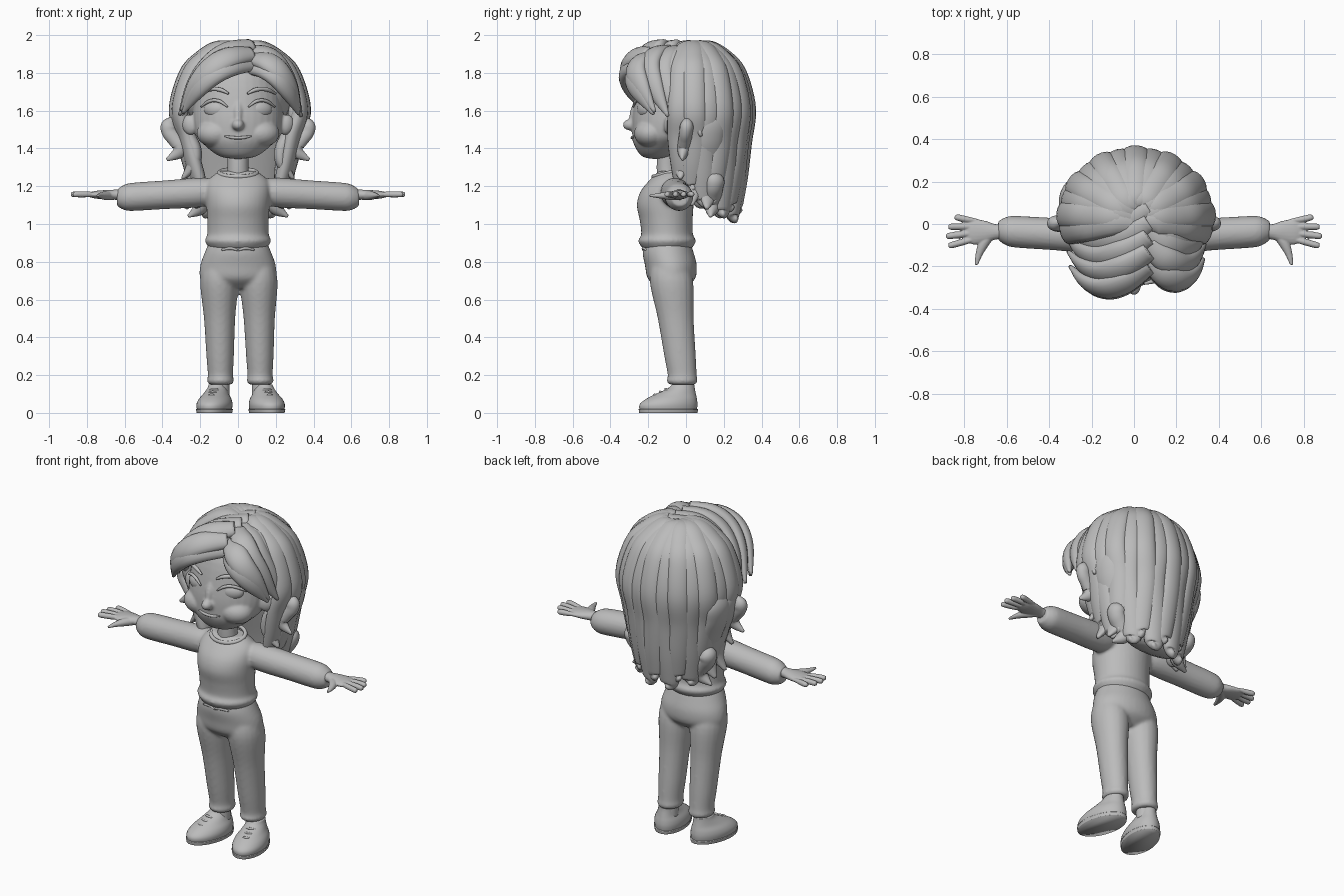
import bpy, bmesh
from math import sin, cos, pi, sqrt, radians
from mathutils import Vector, Matrix, Euler

cube = bpy.data.objects.get("Cube")
if cube:
    bpy.data.objects.remove(cube)

colour = (0.5, 0.5, 0.5, 1)
grey = bpy.data.materials.new("plain_grey")
grey.use_nodes = True
grey.diffuse_color = colour
grey.node_tree.nodes["Principled BSDF"].inputs["Base Color"].default_value = colour

X, Y, Z = Vector((1, 0, 0)), Vector((0, 1, 0)), Vector((0, 0, 1))
SIDES = (("left", 1), ("right", -1))


def finish(name, bm):
    bmesh.ops.recalc_face_normals(bm, faces=bm.faces[:])
    mesh = bpy.data.meshes.new(name)
    bm.to_mesh(mesh)
    bm.free()
    mesh.materials.append(grey)
    mesh.shade_smooth()
    ob = bpy.data.objects.new(name, mesh)
    bpy.context.collection.objects.link(ob)
    return ob


# Frames give the width and thickness directions of a cross-section
def level(point, tangent):
    return X, Y


def upright(point, tangent):
    return Y, Z


def outward(point, tangent):
    normal = point - Vector((0, 0.03, min(point.z, 1.65)))
    normal = (normal - tangent * normal.dot(tangent)).normalized()
    return tangent.cross(normal), normal


def loft(name, stations, frame, sides=20, steps=5):
    """Smooth skin through stations (x, y, z, half width, half thickness)."""
    st = [Vector(s) for s in stations]
    st = [st[0]] + st + [st[-1]]
    path = []
    for a, b, c, d in zip(st, st[1:], st[2:], st[3:]):
        for k in range(steps):
            u = k / steps
            path.append(0.5 * (2 * b + (c - a) * u + (2 * a - 5 * b + 4 * c - d) * u * u
                               + (3 * b - a - 3 * c + d) * u ** 3))
    path.append(st[-1])
    bm = bmesh.new()
    rings = []
    for i, station in enumerate(path):
        point = Vector(station[:3])
        ahead, behind = path[min(i + 1, len(path) - 1)], path[max(i - 1, 0)]
        across, depth = frame(point, Vector((ahead - behind)[:3]).normalized())
        across, depth = across * max(station[3], 0.001), depth * max(station[4], 0.001)
        angles = [2 * pi * j / sides for j in range(sides)]
        rings.append([bm.verts.new(point + across * cos(a) + depth * sin(a)) for a in angles])
    for lower, upper in zip(rings, rings[1:]):
        for j in range(sides):
            bm.faces.new((lower[j], lower[j - 1], upper[j - 1], upper[j]))
    bm.faces.new(rings[0])
    bm.faces.new(rings[-1])
    return finish(name, bm)


def stack(name, x, rows):
    """Level ellipses (y, z, half width, half depth) piled up at one x."""
    return loft(name, [(x, *row) for row in rows], level, 36)


def ball(name, loc, size, turn=(0, 0, 0)):
    bm = bmesh.new()
    matrix = Matrix.LocRotScale(Vector(loc), Euler(turn), Vector(size))
    bmesh.ops.create_uvsphere(bm, u_segments=28, v_segments=18, radius=1, matrix=matrix)
    return finish(name, bm)


def tube(name, points, radius, frame=outward):
    ends = (points[0], points[-1])
    sizes = [radius / 2 if p in ends else radius for p in points]
    return loft(name, [(*p, r, r) for p, r in zip(points, sizes)], frame, 10)


def face_line(name, centre, half, z, rise, radius):
    """Curved line laid on the front of the face."""
    points = []
    for c in (-1, -0.5, 0, 0.5, 1):
        x = centre + half * c
        points.append((x, -0.07 - 0.215 * sqrt(1 - (x / 0.24) ** 2), z + rise * (1 - c * c)))
    return tube(name, points, radius)


def lock(name, points, width, start=0.5):
    """Flattened lock of hair that tapers to a tip."""
    fit = [start] + [1] * (len(points) - 3) + [0.8, 0.12]
    stations = [(*p, width * f, 0.042 * max(f, 0.2)) for p, f in zip(points, fit)]
    return loft(name, stations, outward, 16, 6)


def fuse(name, parts, voxel, rounds):
    """Blend overlapping parts into one soft surface."""
    whole = parts[0]
    with bpy.context.temp_override(active_object=whole, object=whole,
                                   selected_objects=parts, selected_editable_objects=parts):
        bpy.ops.object.join()
    whole.name = name
    blend = whole.modifiers.new("blend", "REMESH")
    blend.mode, blend.voxel_size, blend.use_smooth_shade = "VOXEL", voxel, True
    soften = whole.modifiers.new("soften", "SMOOTH")
    soften.factor, soften.iterations = 0.5, rounds


# Head with nose, cheeks and ears
skin = [stack("head", 0, [(-.16, 1.345, .02, .02), (-.155, 1.36, .1, .08), (-.13, 1.42, .18, .145),
                          (-.1, 1.48, .225, .185), (-.06, 1.6, .24, .22), (-.03, 1.8, .215, .2),
                          (0, 1.9, .13, .12)]),
        ball("nose", (0, -.295, 1.525), (.032, .04, .03)),
        tube("nose_bridge", [(0, -.255, 1.66), (0, -.27, 1.6), (0, -.295, 1.53)], .025),
        ball("mouth_mound", (0, -.235, 1.45), (.08, .05, .04))]
for side, s in SIDES:
    skin.append(ball("cheek", (s * .115, -.185, 1.48), (.105, .09, .075)))
    skin.append(ball("ear", (s * .255, -.085, 1.525), (.044, .03, .055), (0, s * .25, s * .4)))
fuse("head", skin, .007, 7)

# Neck, mouth, eyes and brows
stack("neck", 0, [(-.09, 1.2, .065, .06), (-.1, 1.3, .055, .055), (-.09, 1.44, .06, .06)])
face_line("mouth", 0, .07, 1.466, -.01, .008)
for side, s in SIDES:
    ball(side + "_eye", (s * .122, -.222, 1.607), (.062, .032, .043), (0, 0, s * .4))
    face_line(side + "_eyelid", s * .125, .07, 1.62, .035, .009)
    face_line(side + "_eyebrow", s * .125, .075, 1.69, .025, .011)

# Sweater with sleeves, hem and collar
cloth = [stack("sweater", 0, [(-.1, .87, .15, .13), (-.1, .91, .175, .153), (-.1, .945, .163, .137),
                              (-.105, 1.02, .163, .14), (-.11, 1.1, .168, .15), (-.1, 1.17, .172, .142),
                              (-.085, 1.23, .16, .11), (-.085, 1.28, .1, .06)])]
for side, s in SIDES:
    sleeve = zip((.1, .2, .4, .55, .6, .64), (.06, .078, .076, .075, .068, .045))
    cloth.append(loft("sleeve", [(s * x, .06 * x - .07, 1.18 - .065 * x, r, r) for x, r in sleeve], upright))
fuse("sweater", cloth, .009, 4)
bpy.ops.mesh.primitive_torus_add(major_radius=.1, minor_radius=.012, major_segments=36, minor_segments=10,
                                 location=(0, -.092, 1.27), rotation=(.24, 0, 0))
collar = bpy.context.object
collar.name, collar.scale = "collar", (1, .84, 1)
collar.data.materials.append(grey)
collar.data.shade_smooth()

# Trousers and drawstring
cloth = [stack("trousers", 0, [(-.1, .91, .15, .12), (-.095, .85, .176, .135), (-.08, .78, .2, .137),
                               (-.077, .71, .2, .125), (-.076, .66, .15, .07)])]
for side, s in SIDES:
    leg = []
    for z, w in ((.82, .07), (.7, .1), (.5, .083), (.3, .073), (.2, .067), (.17, .072), (.15, .06)):
        leg.append((s * .105 + .015 * (1 - z), -.02 - .115 * max(z - .2, 0), z, w, w * 1.15))
    cloth.append(loft("leg", leg, level))
    tube(side + "_drawstring", [(0, -.226, .86), (s * .04, -.225, .872), (s * .085, -.21, .862)], .009)
fuse("trousers", cloth, .009, 8)

# Ankles and laced shoes, toes turned slightly out
for side, s in SIDES:
    x = s * .105 + .014
    stack(side + "_ankle", x, [(-.02, .09, .045, .045), (-.02, .18, .045, .045)])
    parts = [stack(side + "_shoe", 0, [(-.08, 0, .085, .15), (-.08, .04, .092, .156), (-.066, .07, .085, .14),
                                       (-.04, .1, .066, .108), (-.01, .13, .052, .072), (0, .15, .046, .06)]),
             stack(side + "_sole", 0, [(-.08, 0, .09, .157), (-.08, .02, .094, .16)])]
    for k in range(3):
        y, z = .03 * k - .155, .015 * k + .096
        ends = [(c * .042, y + .02 * abs(c), z - .012 * abs(c)) for c in (-1, 0, 1)]
        parts.append(tube(side + "_lace", ends, .007, upright))
    for ob in parts:
        ob.location = (x + s * .017, -.015, 0)
        ob.rotation_euler.z = s * radians(12)

# Hands with spread fingers
for side, s in SIDES:
    palm = zip((.6, .65, .7, .755, .79), (.036, .036, .052, .06, .045), (.03, .027, .025, .02, .012))
    hand = [loft("palm", [(s * x, -.037, 1.155, w, h) for x, w, h in palm], upright)]
    for k in range(4):
        tip, spread = .885 - .01 * (k - 2) ** 2, .03 - .043 * k
        reach = ((.735, .65), (.79, .8), (tip - .015, 1), (tip, 1))
        hand.append(tube("finger", [(s * x, spread * f - .01 * (1 - f), 1.157) for x, f in reach], .0155, upright))
    thumb = zip((.67, .705, .73, .742), (-.04, -.09, -.145, -.192), (.03, .028, .017, .008))
    hand.append(loft("thumb", [(s * x, y, 1.15, r, r * .8) for x, y, r in thumb], lambda p, t: (X, Z)))
    fuse(side + "_hand", hand, .004, 3)

# Hair underlayer
ball("hair_cap", (0, .03, 1.69), (.29, .265, .25))
stack("hair_underlayer", 0, [(.08, 1.75, .24, .18), (.12, 1.5, .28, .15), (.15, 1.25, .24, .11),
                             (.16, 1.1, .2, .08), (.17, 1.06, .1, .04)])

# Long wavy locks fanned around the back: a dome, a drape and a flicked tip
COUNT = 15
for i in range(COUNT):
    f = 2 * i / (COUNT - 1) - 1
    odd = i % 2
    pull = .22 + .12 * abs(f)
    end = 1.02 + .16 * f * f + .05 * odd
    path = [(sin(a), 1.61 + .335 * cos(a), 0) for a in (.3, .65, 1, pi / 2)]
    path += [(1 - pull * u, 1.61 + (end - 1.61) * u, sin(5 * u)) for u in (.33, .67, .95)]
    path.append((1.1 - pull, end, .5))
    points = [(.04, .09 - .11 * abs(f), 1.935)]
    for k, z, wave in path:
        angle = f * radians(102) + .035 * wave * (1 - 2 * odd)
        k += .03 * odd
        points.append((.325 * k * sin(angle) + .01, .03 + .29 * k * cos(angle), z))
    lock(f"back_lock_{i + 1}", points, .068, .35)

# Fringe swept from the off-centre parting to both temples
for side, s in SIDES:
    reach = .36 if s < 0 else .25
    for i in range(-1, 5):
        rise = min(.045, .05 * i) - (.025 if s > 0 else 0)
        shift = .07 * max(i, -.1) + (.035 if s > 0 and i < 3 else 0)
        points = []
        for u in (0, .25, .5, .75, 1):
            x = .07 + s * reach * (1 + .025 * i) * u * (1.3 - .27 * u)
            z = 1.9 - .3 * u * u + rise * (1 - .75 * u) - .035 * max(i, 0) * u * u
            points.append((x, shift - .2 - .1 * sin(pi * u), z))
        lock(f"{side}_fringe_lock_{i + 2}", points, .066, .7)

# Wavy locks and flicked curls beside the face
for side, s in SIDES:
    for name, x, y, top, end, width in (("temple_lock", .29, 0, 1.68, 1.24, .065),
                                        ("side_lock", .3, .06, 1.65, 1.1, .075),
                                        ("rear_side_lock", .29, .14, 1.64, 1.08, .08),
                                        ("outer_curl", .34, .01, 1.56, 1.34, .035),
                                        ("lower_curl", .23, .16, 1.28, 1.04, .05)):
        points = []
        for k in range(7):
            u = k / 6
            bend = .035 * sin(6 * u) - .15 * (top - end) * u + .08 * u ** 4
            points.append((s * (x + bend), y - .03 * u, top + (end - top) * u))
        lock(f"{side}_{name}", points, width, .3)
